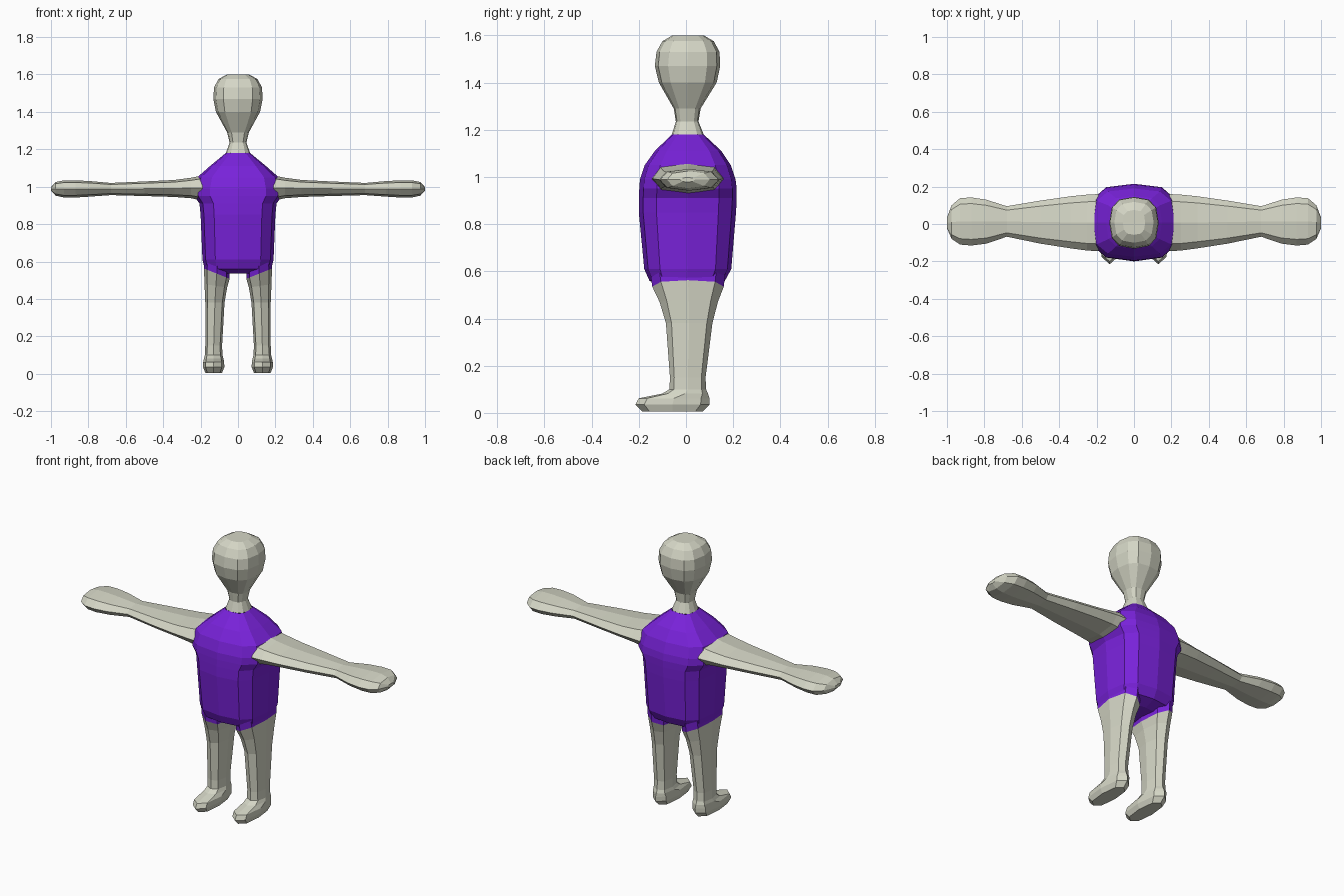
import bpy, bmesh, math
from mathutils import Vector

if "Cube" in bpy.data.objects:
    bpy.data.objects.remove(bpy.data.objects["Cube"])


def material(name, rgb):
    m = bpy.data.materials.new(name)
    m.diffuse_color = (*rgb, 1)
    m.use_nodes = True
    m.node_tree.nodes["Principled BSDF"].inputs["Base Color"].default_value = m.diffuse_color
    return m


SKIN = material("pale_skin", (0.66, 0.67, 0.56))
SUIT = material("purple_suit", (0.19, 0.016, 0.70))


def loft(name, rings, axis, sides, power, mat, caps=(True, True), mirror=False, suit_rows=0):
    """Skin rounded-box rings: (position, u_min, u_max, v_min, v_max[, tilt])."""
    bm = bmesh.new()
    rows = []
    for pos, u0, u1, v0, v1, *tilt in rings:
        row = []
        for i in range(sides):
            a = 2 * math.pi * i / sides
            c, s = math.cos(a), math.sin(a)
            c = math.copysign(abs(c) ** power, c) if abs(c) > 1e-6 else 0
            s = math.copysign(abs(s) ** power, s) if abs(s) > 1e-6 else 0
            u = (u0 + u1) / 2 + c * (u1 - u0) / 2
            v = (v0 + v1) / 2 + s * (v1 - v0) / 2
            p = pos + (tilt[0] * (u - (u0 + u1) / 2) if tilt else 0)
            row.append(bm.verts.new((u, v, p) if axis == "Z" else (p, u, v)))
        rows.append(row)
    for r in range(len(rows) - 1):
        for i in range(sides):
            j = (i + 1) % sides
            f = bm.faces.new((rows[r][i], rows[r][j], rows[r + 1][j], rows[r + 1][i]))
            f.material_index = 1 if r < suit_rows else 0
    if caps[0]:
        bm.faces.new(rows[0]).material_index = 1 if suit_rows else 0
    if caps[1]:
        bm.faces.new(rows[-1])
    bmesh.ops.recalc_face_normals(bm, faces=bm.faces)
    # Open tubes: make sure the sides face away from the tube axis
    f = max(bm.faces, key=lambda q: q.calc_area() if len(q.verts) == 4 else 0)
    centre = sum((v.co for v in f.verts), Vector()) / 4
    mid = sum((v.co for r in rows for v in r if any(e in f.verts for e in r)), Vector())
    mid /= sum(len(r) for r in rows if any(e in f.verts for e in r))
    if f.normal.dot(centre - mid) < 0:
        bmesh.ops.reverse_faces(bm, faces=bm.faces)
    me = bpy.data.meshes.new(name)
    bm.to_mesh(me)
    bm.free()
    me.materials.append(mat)
    me.materials.append(SUIT)
    ob = bpy.data.objects.new(name, me)
    bpy.context.collection.objects.link(ob)
    if mirror:
        ob.modifiers.new("other_side", "MIRROR")
        ob.modifiers["other_side"].use_mirror_merge = False
    return ob


# Head and neck
loft("head", [
    (1.18, -.065, .065, -.06, .075), (1.235, -.045, .045, -.043, .053),
    (1.29, -.058, .058, -.052, .062), (1.40, -.118, .118, -.115, .13),
    (1.47, -.132, .132, -.132, .145), (1.53, -.128, .128, -.125, .142),
    (1.575, -.105, .105, -.1, .118), (1.60, -.06, .06, -.058, .075),
], "Z", 12, .75, SKIN, caps=(False, True))

# Suit body
loft("torso", [
    (.535, -.10, .10, -.09, .10), (.56, -.178, .178, -.155, .165),
    (.61, -.19, .19, -.177, .192), (.85, -.2, .2, -.2, .212),
    (.91, -.206, .206, -.2, .215), (.95, -.234, .234, -.198, .215),
    (.99, -.234, .234, -.195, .21), (1.05, -.218, .218, -.175, .19),
    (1.11, -.15, .15, -.132, .15), (1.18, -.065, .065, -.06, .075),
], "Z", 12, .65, SUIT, caps=(True, False))

# Arms with mitten hands
loft("arm", [
    (.19, -.145, .16, .925, 1.06), (.25, -.142, .157, .938, 1.048),
    (.34, -.13, .148, .945, 1.036), (.50, -.105, .125, .95, 1.028),
    (.68, -.068, .095, .955, 1.02), (.79, -.105, .13, .947, 1.03),
    (.87, -.115, .142, .942, 1.034), (.93, -.11, .138, .942, 1.034),
    (.975, -.08, .1, .952, 1.025), (1.0, -.022, .035, .978, .998),
], "X", 8, .85, SKIN, caps=(False, True), mirror=True)

# Legs with purple trouser hems at the top and feet at the bottom
loft("leg", [
    (.62, .045, .178, -.155, .17), (.535, .045, .182, -.143, .16, .4),
    (.47, .058, .179, -.112, .135, .15), (.38, .072, .175, -.085, .112),
    (.15, .085, .175, -.068, .083), (.1, .083, .177, -.07, .085),
    (.082, .078, .182, -.10, .093), (.062, .074, .186, -.2, .1),
    (.035, .073, .187, -.215, .1), (.005, .085, .175, -.185, .07),
], "Z", 8, .8, SKIN, caps=(False, True), mirror=True, suit_rows=1)
